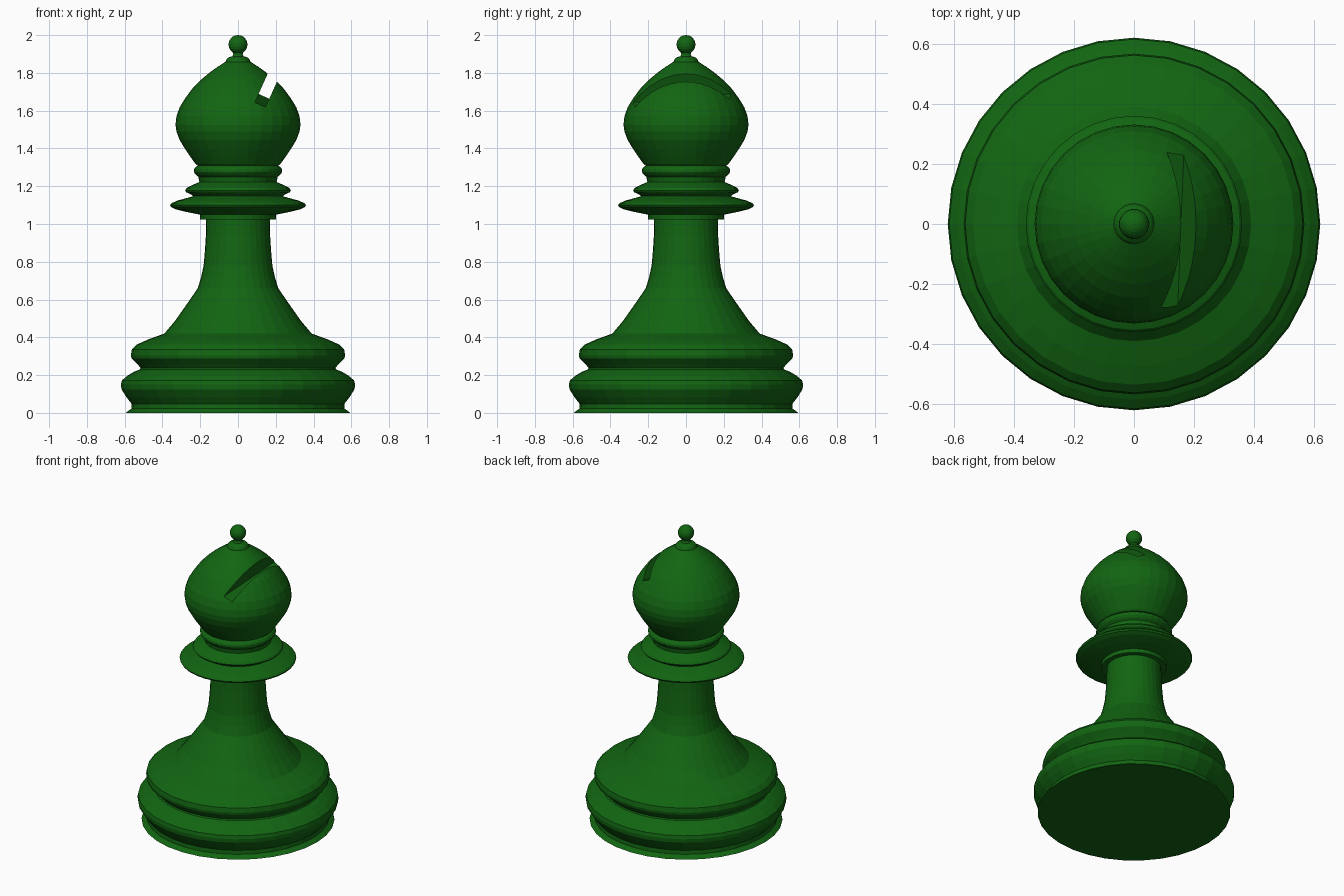
import bpy, bmesh, math
from mathutils import Vector, Matrix

if "Cube" in bpy.data.objects:
    bpy.data.objects.remove(bpy.data.objects["Cube"])

SEGMENTS = 32
green = bpy.data.materials.new("dark green")
green.diffuse_color = (0.006, 0.13, 0.006, 1)
green.use_nodes = True
green.node_tree.nodes["Principled BSDF"].inputs["Base Color"].default_value = green.diffuse_color


def add_object(name, bm):
    bmesh.ops.recalc_face_normals(bm, faces=bm.faces[:])
    mesh = bpy.data.meshes.new(name)
    bm.to_mesh(mesh)
    bm.free()
    mesh.materials.append(green)
    obj = bpy.data.objects.new(name, mesh)
    bpy.context.collection.objects.link(obj)
    return obj


def turned(name, profile):
    """Closed turned part from (radius, height) pairs, bottom to top."""
    bm = bmesh.new()
    rings = []
    for r, z in profile:
        rings.append([bm.verts.new((r * math.cos(a), r * math.sin(a), z))
                      for a in (2 * math.pi * i / SEGMENTS for i in range(SEGMENTS))])
    for low, high in zip(rings, rings[1:]):
        for i in range(SEGMENTS):
            j = (i + 1) % SEGMENTS
            bm.faces.new((low[i], low[j], high[j], high[i]))
    bm.faces.new(rings[0][::-1])
    bm.faces.new(rings[-1])
    return add_object(name, bm)


# Wide stepped foot
turned("base", [(.595, 0), (.565, .022), (.563, .048), (.592, .085), (.617, .125),
                (.62, .15), (.615, .172), (.585, .197), (.55, .218), (.52, .23),
                (.515, .238), (.53, .255), (.563, .288), (.567, .305), (.562, .335),
                (.535, .362), (.475, .389), (.39, .42)])

# Flared stem
turned("stem", [(.39, .42), (.335, .485), (.275, .57), (.213, .66), (.195, .72),
                (.182, .78), (.175, .86), (.17, .94), (.168, 1.03)])

# Rings under the head
turned("collar_disc", [(.2, 1.025), (.202, 1.05), (.27, 1.063), (.33, 1.078),
                       (.355, 1.09), (.36, 1.1), (.352, 1.11), (.32, 1.124),
                       (.24, 1.146), (.235, 1.15)])
turned("collar_middle", [(.235, 1.145), (.25, 1.157), (.274, 1.168), (.28, 1.178),
                         (.273, 1.19), (.24, 1.207), (.205, 1.222), (.205, 1.23)])
turned("collar_top", [(.205, 1.225), (.21, 1.25), (.225, 1.262), (.234, 1.275),
                      (.234, 1.288), (.226, 1.3), (.21, 1.31)])

# Onion-shaped head
head = turned("head", [(.215, 1.31), (.225, 1.318), (.25, 1.353), (.28, 1.397),
                       (.309, 1.445), (.326, 1.49), (.331, 1.525), (.326, 1.57),
                       (.309, 1.618), (.28, 1.665), (.245, 1.713), (.2, 1.76),
                       (.15, 1.802), (.108, 1.832), (.07, 1.857)])

# Slanted notch cut into the head
up = Vector((.41, 0, .91)).normalized()
across = Vector((up.z, 0, -up.x))
along = (Vector((0, 1, 0)) + .096 * up).normalized()
rise = along.cross(across)
if rise.dot(up) < 0:
    rise = -rise
centre = Vector((.1275, -.015, 1.654)) + rise * .2
frame = Matrix((across * .062, along * 1.0, rise * .4)).transposed().to_4x4()
bm = bmesh.new()
bmesh.ops.create_cube(bm, size=1, matrix=Matrix.Translation(centre) @ frame)
cutter = add_object("notch_cutter", bm)
cutter.hide_render = True
cutter.display_type = 'WIRE'
cut = head.modifiers.new("notch", 'BOOLEAN')
cut.operation = 'DIFFERENCE'
cut.solver = 'EXACT'
cut.object = cutter

# Small cap, neck and ball on top
turned("finial_cap", [(.07, 1.85), (.066, 1.862), (.06, 1.873), (.05, 1.882),
                      (.03, 1.888), (.025, 1.898), (.027, 1.915)])
ball = [(.05 * math.sin(a), 1.95 - .05 * math.cos(a))
        for a in (math.pi * (.02 + .96 * i / 12) for i in range(13))]
turned("finial_ball", ball)
